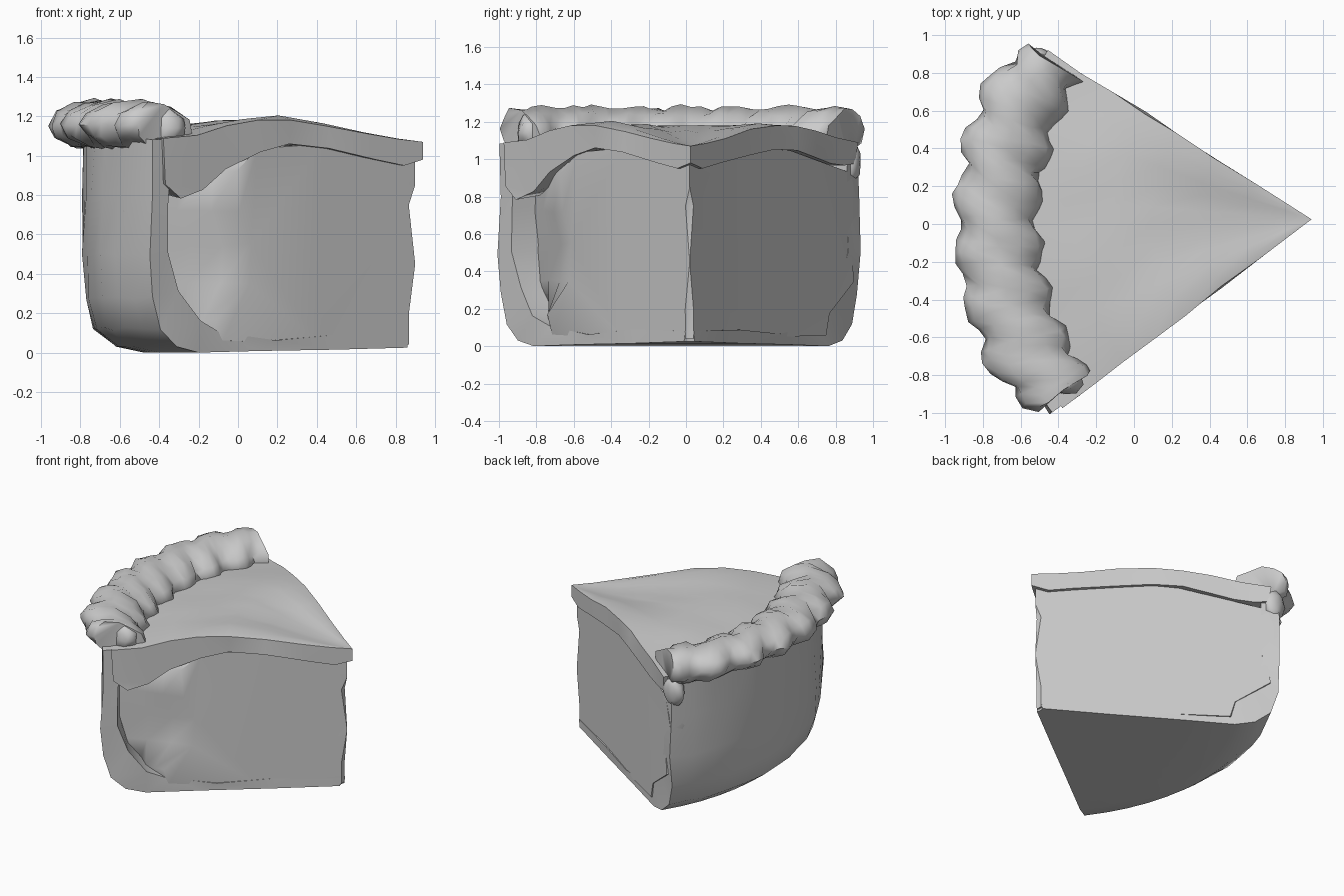
import bpy, bmesh, math, random
from mathutils import Vector

if "Cube" in bpy.data.objects:
    bpy.data.objects.remove(bpy.data.objects["Cube"])

random.seed(4)
d = math.radians
A0, A1 = d(147.5), d(217.2)   # the two cut faces, as angles about the tip


def finish(ob, angle):
    bpy.ops.object.select_all(action='DESELECT')
    ob.select_set(True)
    bpy.context.view_layer.objects.active = ob
    bpy.ops.object.shade_smooth_by_angle(angle=d(angle))


def sweep(name, stations, tip=(0.9, 0.02), jitter=0.006, smooth=40):
    """Revolve closed (r, z) sections about the tip; stations = [(angle, points)]."""
    bm = bmesh.new()
    rings = []
    for a, pts in stations:
        ring = []
        for r, z in pts:
            p = Vector((tip[0] + r * math.cos(a), tip[1] + r * math.sin(a), z))
            if r > 0.4 and z > 0.03:
                p += Vector([random.uniform(-jitter, jitter) for _ in range(3)])
            ring.append(bm.verts.new(p))
        rings.append(ring)
    n = len(rings[0])
    for a, b in zip(rings, rings[1:]):
        for i in range(n):
            j = (i + 1) % n
            bm.faces.new((a[i], a[j], b[j], b[i]))
    bm.faces.new(rings[0][::-1])
    bm.faces.new(rings[-1])
    bmesh.ops.remove_doubles(bm, verts=bm.verts, dist=0.003)
    bmesh.ops.triangulate(bm, faces=[f for f in bm.faces if len(f.verts) > 4])
    bmesh.ops.recalc_face_normals(bm, faces=bm.faces)
    me = bpy.data.meshes.new(name)
    bm.to_mesh(me)
    bm.free()
    ob = bpy.data.objects.new(name, me)
    bpy.context.collection.objects.link(ob)
    finish(ob, smooth)


def angles(n, a0=A0, a1=A1):
    return [a0 + (a1 - a0) * i / (n - 1) for i in range(n)]


# Pastry shell: flat base turning up into the outer wall
shell = [(0.05, 0.025), (0.5, 0.015), (1.0, 0.008), (1.38, 0.0), (1.52, 0.03), (1.63, 0.12),
         (1.68, 0.28), (1.69, 0.5), (1.685, 0.8), (1.68, 1.08),
         (1.56, 1.08), (1.57, 0.75), (1.57, 0.5), (1.5, 0.32), (1.38, 0.17), (1.24, 0.1),
         (0.9, 0.07), (0.5, 0.08), (0.04, 0.08)]
sweep("pastry_shell", [(a, shell) for a in angles(13)], jitter=0.01, smooth=50)


# Filling: flush at the back cut, hollowed out beside the wall at the front cut
def filling(r_top, r_mid, r_low):
    return [(0.04, 0.04), (0.6, 0.04), (r_low, 0.06), (r_low + 0.04, 0.17), (r_mid + 0.02, 0.35),
            (r_mid, 0.55), (r_mid + 0.08, 0.72), (r_top, 0.92), (1.0, 1.04), (0.6, 1.06),
            (0.0, 1.02), (0.0, 0.85), (0.04, 0.75), (0.0, 0.45), (0.04, 0.2)]


sweep("filling", [
    (A0 - d(0.2), filling(1.6, 1.6, 1.34)),
    (A0 + d(3), filling(1.6, 1.62, 1.4)),
    (A1 - d(9), filling(1.6, 1.6, 1.38)),
    (A1 - d(6), filling(1.58, 1.58, 1.38)),
    (A1 - d(4), filling(1.4, 1.36, 1.34)),
    (A1 - d(2), filling(1.26, 1.19, 1.28)),
    (A1, filling(1.14, 1.04, 1.22))], smooth=50)


# Lid: domed sheet of pastry, edges overhanging the cuts, drooping at the front corner
def lid(sag, droop):
    top = [(0.0, 1.07), (0.15, 1.09), (0.35, 1.125), (0.6, 1.175), (0.85, 1.205),
           (1.05, 1.195), (1.25, 1.16), (1.45, 1.11), (1.66, 1.08)]
    under = [(1.64, 0.98), (1.54, 0.97), (1.4, 0.98), (1.25, 1.01), (1.05, 1.05), (0.85, 1.06),
             (0.6, 1.03), (0.3, 0.98), (0.12, 0.95), (0.0, 0.98)]
    drop = [0.13, 0.19, 0.15, 0.08, 0.03, 0, 0, 0, 0, 0]
    return ([(r, z - 0.03 * sag * math.sin(math.pi * min(r / 1.5, 1))) for r, z in top]
            + [(r, z - droop * e) for (r, z), e in zip(under, drop)])


sweep("lid", [(a, lid(math.sin(math.pi * i / 10) if 0 < i < 10 else 0.7, (i / 10) ** 2))
              for i, a in enumerate(angles(11))], tip=(0.94, 0.025), jitter=0.01, smooth=60)

# Crimped rim: twisted lobes along the outer edge, inner side sloping down to the lid
st = []
N = 37
for i, a in enumerate(angles(N, A0 + d(0.2), A1 - d(1.8))):
    t = i / (N - 1)
    taper = 1 - abs(2 * t - 1) ** 8
    pts = []
    for k in range(12):
        u = 2 * math.pi * k / 12
        c, s = math.cos(u), math.sin(u)
        ph = (7.0 * t + 0.1 + 0.5 * c) % 1.0
        bump = 0.84 + 0.4 * math.sin(math.pi * ph) ** 0.8
        r = 1.625 + (0.19 if c > 0 else 0.2) * bump * c - 0.06 * (1 - taper) * (1 + c)
        z = 1.155 + 0.115 * (0.5 + 0.5 * bump) * s - 0.045 * max(0, -c)
        pts.append((r, z))
    st.append((a, pts))
sweep("crimped_rim", st, jitter=0.012, smooth=60)


# Torn lumps of pastry hanging under the rim at the two corners
def lump(name, loc, size):
    bpy.ops.mesh.primitive_ico_sphere_add(subdivisions=2, radius=1, location=loc)
    ob = bpy.context.object
    ob.name = name
    ob.scale = size
    for v in ob.data.vertices:
        v.co *= random.uniform(0.85, 1.12)
    finish(ob, 60)


lump("front_corner_lump", (-0.38, -0.85, 0.97), (0.11, 0.09, 0.17))
lump("front_corner_knob", (-0.36, -0.82, 1.14), (0.09, 0.09, 0.1))
lump("back_corner_lump", (-0.52, 0.88, 0.98), (0.08, 0.06, 0.11))
